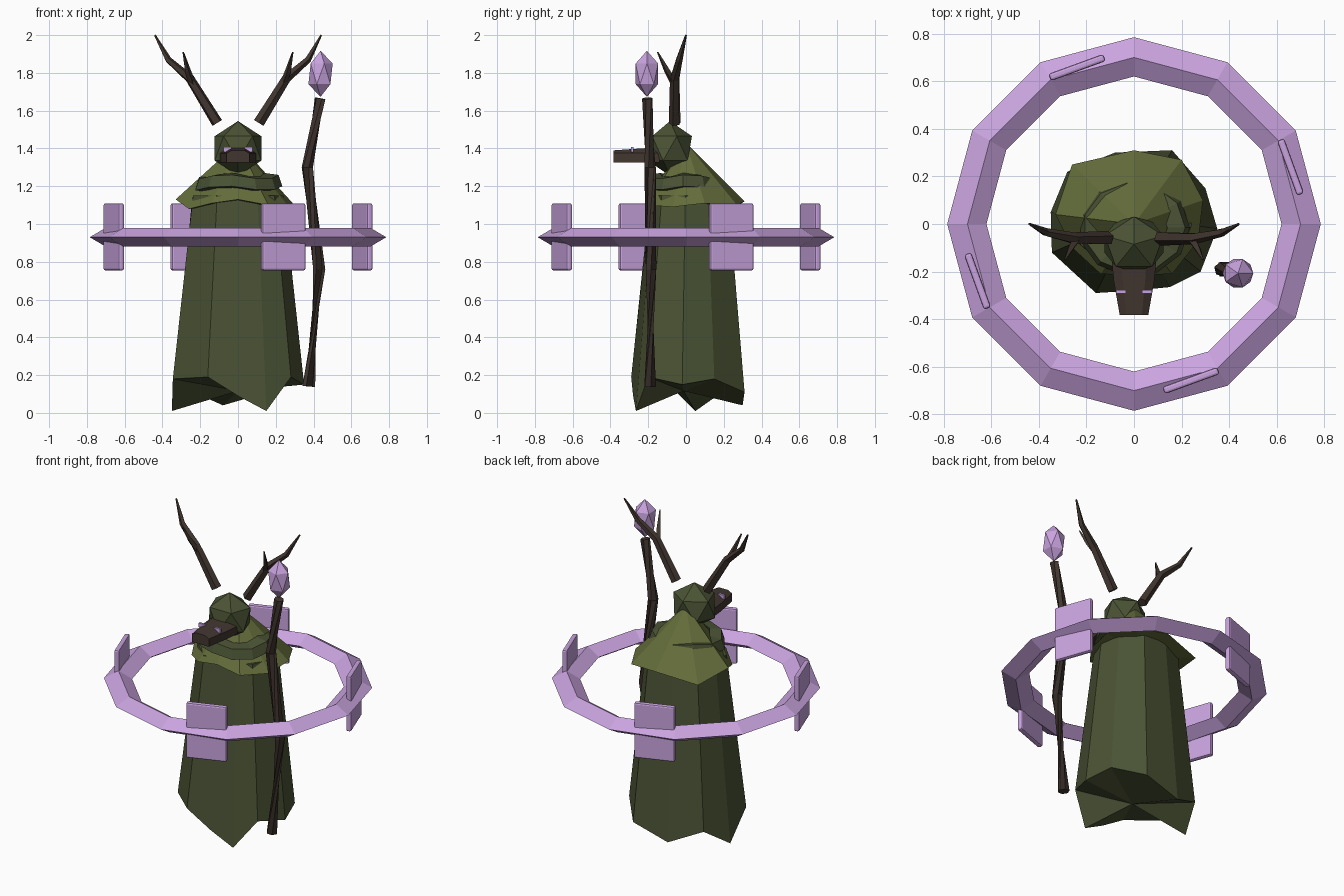
import bpy, bmesh, math
from mathutils import Vector, Matrix

if "Cube" in bpy.data.objects:
    bpy.data.objects.remove(bpy.data.objects["Cube"], do_unlink=True)


def material(name, rgb):
    m = bpy.data.materials.new(name)
    m.use_nodes = True
    m.diffuse_color = (*rgb, 1)
    m.node_tree.nodes["Principled BSDF"].inputs["Base Color"].default_value = (*rgb, 1)
    return m


GREEN = material("dark_green_cloth", (0.068, 0.085, 0.034))
OLIVE = material("olive_cloth", (0.125, 0.15, 0.042))
WOOD = material("dark_brown_wood", (0.054, 0.037, 0.029))
LAVENDER = material("lavender_glow", (0.59, 0.37, 0.74))


def finish(name, bm, mat):
    bmesh.ops.recalc_face_normals(bm, faces=bm.faces)
    mesh = bpy.data.meshes.new(name)
    bm.to_mesh(mesh)
    bm.free()
    mesh.materials.append(mat)
    ob = bpy.data.objects.new(name, mesh)
    bpy.context.collection.objects.link(ob)
    return ob


def loft(name, rings, mat, closed=False):
    """Skin rings of points; the ends get fans, or the last ring joins the first."""
    bm = bmesh.new()
    loops = [[bm.verts.new(p) for p in ring] for ring in rings]
    n = len(loops[0])
    pairs = list(zip(loops, loops[1:])) + ([(loops[-1], loops[0])] if closed else [])
    for a, b in pairs:
        for i in range(n):
            j = (i + 1) % n
            bm.faces.new((a[i], a[j], b[j], b[i]))
    if not closed:
        for loop in (loops[0], loops[-1]):
            centre = bm.verts.new(sum((v.co for v in loop), Vector()) / n)
            for i in range(n):
                bm.faces.new((loop[i], loop[(i + 1) % n], centre))
    return finish(name, bm, mat)


def tube(name, points, radii, sides, mat):
    pts = [Vector(p) for p in points]
    rings = []
    for i, p in enumerate(pts):
        along = pts[min(i + 1, len(pts) - 1)] - pts[max(i - 1, 0)]
        turn = along.to_track_quat('Z', 'Y')
        rings.append([p + turn @ Vector((radii[i] * math.cos(a), radii[i] * math.sin(a), 0))
                      for a in (math.tau * (k + 0.5) / sides for k in range(sides))])
    return loft(name, rings, mat)


def gem(name, centre, size, mat, turn=0):
    bm = bmesh.new()
    bmesh.ops.create_icosphere(bm, subdivisions=1, radius=1, matrix=Matrix.Translation(centre)
                               @ Matrix.Diagonal((*size, 1)) @ Matrix.Rotation(turn, 4, 'Z'))
    return finish(name, bm, mat)


def block(name, matrix, mat, bevel=0):
    bm = bmesh.new()
    bmesh.ops.create_cube(bm, size=1, matrix=matrix)
    ob = finish(name, bm, mat)
    if bevel:
        mod = ob.modifiers.new("bevel", 'BEVEL')
        mod.width, mod.segments = bevel, 2
    return ob


# Robe with a ragged hem
hem = [(-0.16, -0.29, 0.19), (0.0, -0.28, 0.09), (0.15, -0.265, 0.01), (0.28, -0.2, 0.19),
       (0.35, -0.02, 0.15), (0.3, 0.15, 0.18), (0.16, 0.31, 0.11), (-0.08, 0.3, 0.04),
       (-0.28, 0.22, 0.13), (-0.35, 0.05, 0.01), (-0.345, -0.12, 0.18)]
shoulders = [(x * 0.69, y * 0.69 + 0.01, 1.15) for x, y, z in hem]
loft("robe", [hem, shoulders], GREEN)

# Pointed mantle over the shoulders
rim = [(0.0, -0.215, 1.13), (0.16, -0.21, 1.1), (0.27, -0.07, 1.09), (0.29, 0.1, 1.11),
       (0.2, 0.27, 1.1), (0.0, 0.31, 1.12), (-0.26, 0.25, 1.08), (-0.33, 0.04, 1.13),
       (-0.26, -0.1, 1.08), (-0.14, -0.21, 1.11)]
peak = Vector((0, 0.0, 1.43))
tiers = [[Vector(p).lerp(peak, t) for p in rim] for t in (0, 0.45, 0.93)]
loft("mantle", tiers, OLIVE)

# Collar ring round the neck
collar = []
for radius, z in ((0.235, 1.19), (0.215, 1.25), (0.14, 1.26), (0.16, 1.18)):
    collar.append([(radius * math.cos(a), radius * 0.88 * math.sin(a) - 0.015,
                    z + 0.012 * math.sin(3 * a + 1))
                   for a in (math.tau * k / 11 for k in range(11))])
loft("collar", collar, GREEN, closed=True)

# Hooded head, tapered snout and glowing eyes
gem("hood", (0, -0.085, 1.4), (0.145, 0.13, 0.145), GREEN, math.radians(18))
snout = [[(-w, y, 1.325), (w, y, 1.325), (w, y, 1.375), (w * 0.55, y, top),
          (-w * 0.55, y, top), (-w, y, 1.375)]
         for w, y, top in ((0.095, -0.14, 1.405), (0.085, -0.24, 1.4), (0.06, -0.383, 1.39))]
loft("snout", snout, WOOD)
for side, label in ((1, "left"), (-1, "right")):
    block(f"{label}_eye", Matrix.Translation((side * 0.055, -0.285, 1.394))
          @ Matrix.Diagonal((0.042, 0.014, 0.026, 1)), LAVENDER)

    # Antler with one forward tine
    tube(f"{label}_antler", [(side * 0.11, -0.06, 1.535), (side * 0.255, -0.06, 1.77),
                             (side * 0.37, -0.035, 1.87), (side * 0.44, 0, 2.0)],
         (0.031, 0.025, 0.018, 0.005), 5, WOOD)
    tube(f"{label}_antler_tine", [(side * 0.24, -0.06, 1.74), (side * 0.265, -0.1, 1.81),
                                  (side * 0.29, -0.15, 1.91)], (0.02, 0.016, 0.004), 4, WOOD)

# Crooked staff and floating crystal
tube("staff", [(0.375, -0.19, 0.14), (0.43, -0.185, 0.76), (0.367, -0.19, 1.3),
               (0.435, -0.205, 1.665)], (0.034, 0.032, 0.031, 0.029), 6, WOOD)
gem("crystal", (0.437, -0.207, 1.795), (0.072, 0.07, 0.122), LAVENDER)

# Floating ring with a diamond section
section = ((0.785, 0.93), (0.7, 0.98), (0.62, 0.93), (0.7, 0.88))
loft("floating_ring", [[(r * math.sin(a), r * math.cos(a), z) for r, z in section]
                       for a in (math.tau * k / 12 for k in range(12))], LAVENDER, closed=True)

# Four upright tablets set into the ring
for k in range(4):
    place = Matrix.Rotation(math.radians(20 + 90 * k), 4, 'Z') @ Matrix.Translation((0.7, 0, 0.932))
    block(f"ring_tablet_{k + 1}", place @ Matrix.Diagonal((0.032, 0.245, 0.355, 1)), LAVENDER, 0.01)
